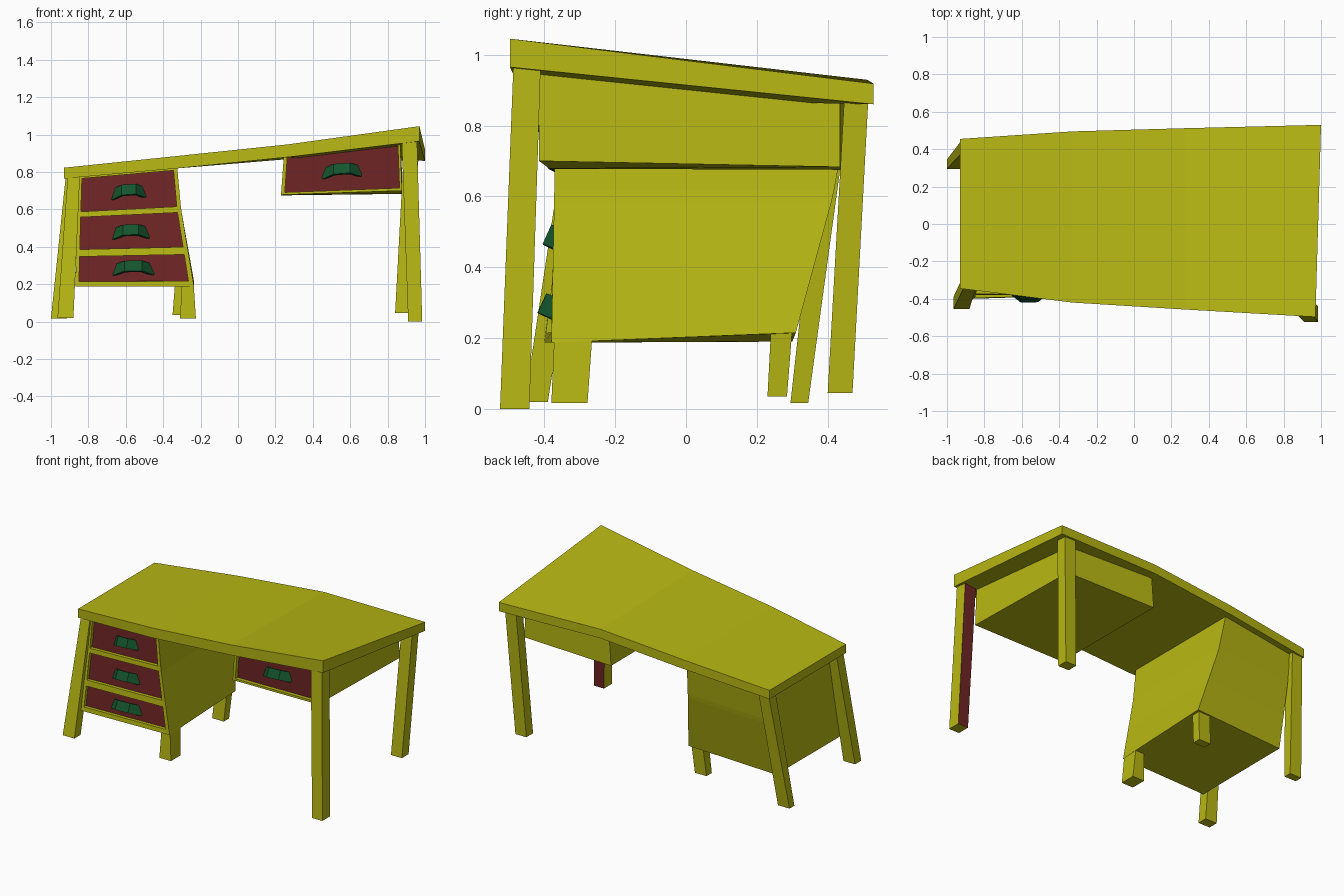
import bpy, bmesh
from mathutils import Vector

if "Cube" in bpy.data.objects:
    bpy.data.objects.remove(bpy.data.objects["Cube"])


def material(name, rgb):
    m = bpy.data.materials.new(name)
    m.diffuse_color = (*rgb, 1)
    m.use_nodes = True
    m.node_tree.nodes["Principled BSDF"].inputs["Base Color"].default_value = m.diffuse_color
    return m


YELLOW = material("yellow_paint", (0.48, 0.48, 0.007))
RED = material("red_paint", (0.16, 0.018, 0.018))
GREEN = material("green_paint", (0.007, 0.09, 0.026))


def finish(name, bm, *mats):
    bmesh.ops.remove_doubles(bm, verts=bm.verts, dist=1e-5)
    bmesh.ops.recalc_face_normals(bm, faces=bm.faces)
    me = bpy.data.meshes.new(name)
    bm.to_mesh(me)
    bm.free()
    for m in mats:
        me.materials.append(m)
    ob = bpy.data.objects.new(name, me)
    bpy.context.collection.objects.link(ob)
    return ob


def loft(name, sections, mat):
    """Skin a list of four-point sections and cap both ends."""
    bm = bmesh.new()
    rings = [[bm.verts.new(p) for p in s] for s in sections]
    for a, b in zip(rings, rings[1:]):
        for i in range(4):
            j = (i + 1) % 4
            bm.faces.new((a[i], a[j], b[j], b[i]))
    bm.faces.new(rings[0])
    bm.faces.new(rings[-1])
    return finish(name, bm, mat)


def rect(x0, x1, y0, y1, z):
    return [(x0, y0, z), (x1, y0, z), (x1, y1, z), (x0, y1, z)]


def shaper(levels):
    """Map (u, v, w) in 0..1 into a warped box; each level is
    (w, front left, front right, back right, back left)."""
    levels = [(l[0], [Vector(p) for p in l[1:]]) for l in levels]

    def f(u, v, w):
        k = 0
        while k < len(levels) - 2 and w > levels[k + 1][0]:
            k += 1
        (w0, a), (w1, b) = levels[k], levels[k + 1]
        t = (w - w0) / (w1 - w0)
        fl, fr, br, bl = [p.lerp(q, t) for p, q in zip(a, b)]
        return fl.lerp(fr, u).lerp(bl.lerp(br, u), v)
    return f


def carcass(name, f, us, ws, depth=0.03):
    """Warped cabinet; every second row of the middle column is a drawer."""
    bm = bmesh.new()

    def quad(pts, red=0):
        bm.faces.new([bm.verts.new(f(*p)) for p in pts]).material_index = red

    for j, (a, b) in enumerate(zip(ws, ws[1:])):
        for i, (l, r) in enumerate(zip(us, us[1:])):
            ring = [(l, a), (r, a), (r, b), (l, b)]
            drawer = i == 1 and j % 2 == 1
            v = depth if drawer else 0
            quad([(u, v, w) for u, w in ring], int(drawer))
            if drawer:
                for (u0, w0), (u1, w1) in zip(ring, ring[1:] + ring[:1]):
                    quad([(u0, 0, w0), (u1, 0, w1), (u1, v, w1), (u0, v, w0)])
            quad([(u, 1, w) for u, w in ring])
        for u in (0, 1):
            quad([(u, 0, a), (u, 1, a), (u, 1, b), (u, 0, b)])
    for w in (0, 1):
        for l, r in zip(us, us[1:]):
            quad([(l, 0, w), (r, 0, w), (r, 1, w), (l, 1, w)])
    return finish(name, bm, YELLOW, RED)


def handle(name, f, w, half, depth=0.03):
    """Tilted strap bent into a three-segment arch."""
    c = f(0.5, depth, w)
    side = (f(0.6, depth, w) - f(0.4, depth, w)).normalized()
    out, drop = Vector((0, -0.91, 0.41)), Vector((0, -0.41, -0.91))
    c = c - out * 0.005 - Vector((0, 0, 0.012))
    sections = []
    for s, o, s2, o2 in ((-1, 0, -0.85, 0), (-0.42, 0.055, -0.36, 0.038),
                         (0.42, 0.055, 0.36, 0.038), (1, 0, 0.85, 0)):
        p, q = c + side * s * half + out * o, c + side * s2 * half + out * o2
        sections.append([p - drop * 0.03, p + drop * 0.03,
                         q + drop * 0.03, q - drop * 0.03])
    loft(name, sections, GREEN)


# Desk top: x, y, top z, thickness for the front and back of each section
stations = [((-0.93, -0.345, 0.823, 0.058), (-0.93, 0.455, 0.823, 0.058)),
            ((-0.33, -0.42, 0.885, 0.066), (-0.33, 0.495, 0.879, 0.06)),
            ((0.27, -0.457, 0.948, 0.068), (0.27, 0.512, 0.929, 0.06)),
            ((0.97, -0.497, 1.045, 0.08), (1.0, 0.53, 0.918, 0.058))]
loft("desk_top", [[(x, y, z), (x, y, z - t), (X, Y, Z - T), (X, Y, Z)]
                  for (x, y, z, t), (X, Y, Z, T) in stations], YELLOW)

# Legs and pedestal feet: bottom and top rectangles
legs = {
    "front_left_leg": ((-0.965, -0.88, -0.455, -0.39, 0.02),
                       (-0.91, -0.845, -0.34, -0.27, 0.785)),
    "back_left_leg": ((-1.0, -0.915, 0.295, 0.345, 0.017),
                      (-0.92, -0.845, 0.38, 0.45, 0.785)),
    "front_right_leg": ((0.91, 0.985, -0.525, -0.442, 0.0),
                        (0.875, 0.957, -0.487, -0.41, 0.975)),
    "back_right_leg": ((0.84, 0.92, 0.40, 0.47, 0.045),
                       (0.885, 0.965, 0.447, 0.515, 0.88)),
    "front_pedestal_foot": ((-0.31, -0.225, -0.38, -0.278, 0.017),
                            (-0.30, -0.237, -0.372, -0.265, 0.2)),
    "back_pedestal_foot": ((-0.35, -0.265, 0.23, 0.285, 0.035),
                           (-0.335, -0.25, 0.24, 0.30, 0.225)),
}
for name, (low, high) in legs.items():
    leg = loft(name, [rect(*low), rect(*high)], YELLOW)
    if name == "front_right_leg":  # its rear face is red
        leg.data.materials.append(RED)
        max(leg.data.polygons, key=lambda p: p.normal.y).material_index = 1

# Drawer pedestal on the left
ped = shaper([
    (0, (-0.87, -0.40, 0.187), (-0.235, -0.38, 0.187),
     (-0.235, 0.31, 0.215), (-0.87, 0.30, 0.19)),
    (0.66, (-0.857, -0.35, 0.572), (-0.304, -0.372, 0.60),
     (-0.304, 0.415, 0.60), (-0.857, 0.39, 0.572)),
    (1, (-0.85, -0.33, 0.775), (-0.325, -0.37, 0.822),
     (-0.325, 0.455, 0.822), (-0.85, 0.42, 0.775))])
carcass("pedestal", ped, (0, 0.03, 0.96, 1),
        (0, 0.047, 0.275, 0.34, 0.635, 0.685, 0.982, 1))
for name, w, half in (("lower", 0.17, 0.11), ("middle", 0.49, 0.1),
                      ("upper", 0.84, 0.092)):
    handle(name + "_drawer_handle", ped, w, half)

# Single drawer box on the right
box = shaper([
    (0, (0.23, -0.385, 0.678), (0.877, -0.415, 0.70),
     (0.877, 0.435, 0.683), (0.23, 0.455, 0.675)),
    (1, (0.245, -0.385, 0.885), (0.867, -0.415, 0.955),
     (0.875, 0.435, 0.872), (0.245, 0.455, 0.875))])
carcass("right_drawer_box", box, (0, 0.03, 0.98, 1), (0, 0.06, 0.95, 1))
handle("right_drawer_handle", box, 0.53, 0.105)
